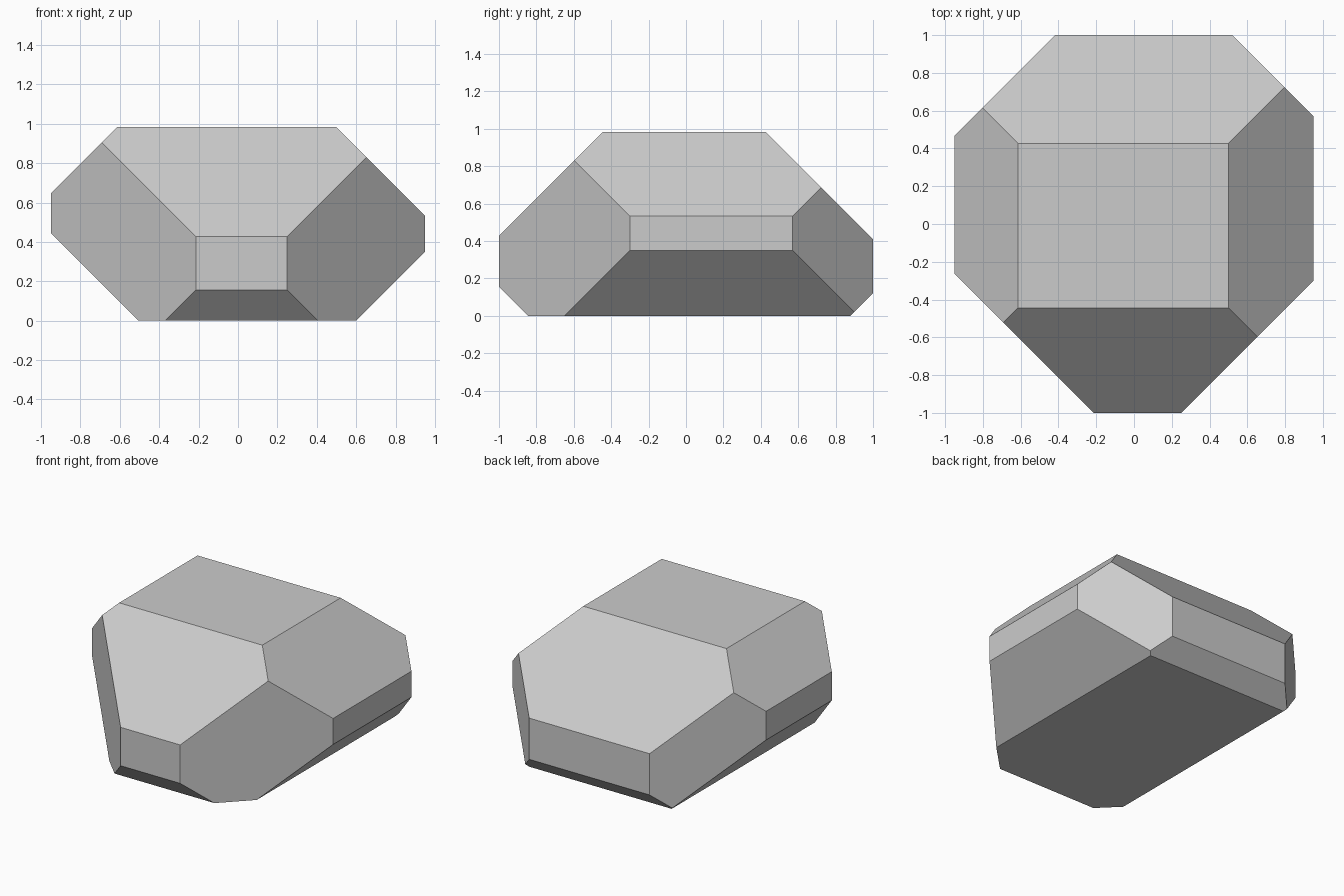
import bpy
import bmesh
from mathutils import Vector

if "Cube" in bpy.data.objects:
    bpy.data.objects.remove(bpy.data.objects["Cube"])

# Block: full box extents
bm = bmesh.new()
bmesh.ops.create_cube(bm, size=1.0)
for v in bm.verts:
    v.co = (v.co.x * 1.9, v.co.y * 2.0, (v.co.z + 0.5) * 0.983)

# 45 degree chamfers: outward direction and the limit along it
chamfers = [
    # upright corners
    ((1, 1, 0), 1.52), ((-1, 1, 0), 1.417), ((1, -1, 0), 1.25), ((-1, -1, 0), 1.213),
    # left and right edges
    ((1, 0, 1), 1.483), ((-1, 0, 1), 1.597), ((1, 0, -1), 0.60), ((-1, 0, -1), 0.505),
    # front and back edges
    ((0, 1, 1), 1.41), ((0, -1, 1), 1.427), ((0, 1, -1), 0.88), ((0, -1, -1), 0.843),
]

# Slice away each corner and cap the cut
for direction, limit in chamfers:
    n = Vector(direction)
    cut = bmesh.ops.bisect_plane(
        bm, geom=bm.verts[:] + bm.edges[:] + bm.faces[:], dist=1e-5,
        plane_co=n * limit / 2, plane_no=n, clear_outer=True)
    rim = [e for e in cut["geom_cut"] if isinstance(e, bmesh.types.BMEdge)]
    bmesh.ops.contextual_create(bm, geom=rim)

bmesh.ops.recalc_face_normals(bm, faces=bm.faces[:])

mesh = bpy.data.meshes.new("faceted_rock")
bm.to_mesh(mesh)
bm.free()
rock = bpy.data.objects.new("faceted_rock", mesh)
bpy.context.collection.objects.link(rock)
